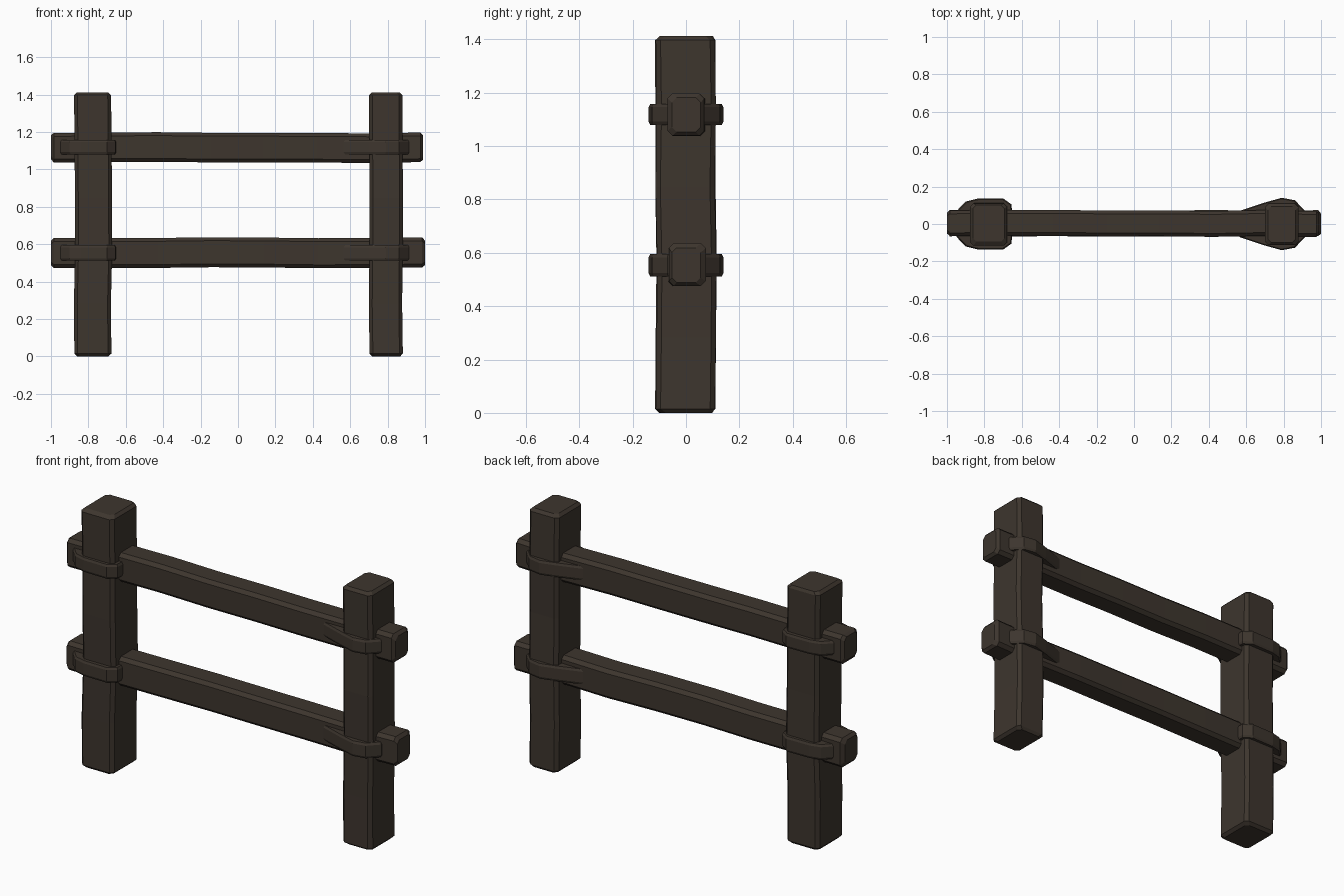
import bpy, bmesh, random
from mathutils import Vector

if "Cube" in bpy.data.objects:
    bpy.data.objects.remove(bpy.data.objects["Cube"])

random.seed(4)
wood = bpy.data.materials.new("dark brown wood")
wood.diffuse_color = (0.047, 0.036, 0.027, 1)
wood.use_nodes = True
wood.node_tree.nodes["Principled BSDF"].inputs["Base Color"].default_value = wood.diffuse_color


def make_object(name, bm):
    bmesh.ops.recalc_face_normals(bm, faces=bm.faces)
    me = bpy.data.meshes.new(name)
    bm.to_mesh(me)
    bm.free()
    me.materials.append(wood)
    ob = bpy.data.objects.new(name, me)
    bpy.context.collection.objects.link(ob)
    return ob


def loft(bm, rings):
    loops = [[bm.verts.new(p) for p in r] for r in rings]
    n = len(loops[0])
    for a, b in zip(loops, loops[1:]):
        for i in range(n):
            j = (i + 1) % n
            bm.faces.new((a[i], a[j], b[j], b[i]))
    bm.faces.new(loops[0][::-1])
    bm.faces.new(loops[-1])


def beam(name, axis, start, end, centre, hu, hv, steps, chamfer=0.018, wobble=0.004):
    """Rough-hewn timber with chamfered corners and ends."""
    length = end - start
    ts = [start, start + 0.015]
    ts += [start + length * k / steps for k in range(1, steps)]
    ts += [end - 0.015, end]
    rings = []
    for k, t in enumerate(ts):
        tip = 0.015 if k in (0, len(ts) - 1) else 0.0
        u, v, c = hu - tip, hv - tip, chamfer
        du, dv = (random.uniform(-wobble, wobble) for _ in range(2))
        ring = []
        for a, b in ((u, v - c), (u - c, v), (c - u, v), (-u, v - c),
                     (-u, c - v), (c - u, -v), (u - c, -v), (u, c - v)):
            a += centre[0] + du
            b += centre[1] + dv
            ring.append(Vector((a, b, t)) if axis == 'Z' else Vector((t, a, b)))
        rings.append(ring)
    bm = bmesh.new()
    loft(bm, rings)
    return make_object(name, bm)


def binding(name, half_outline, z0, z1):
    """Faceted strap wrapping a joint, mirrored front to back."""
    outline = half_outline + [(x, -y) for x, y in reversed(half_outline)]
    cx = sum(p[0] for p in outline) / len(outline)
    rings = []
    for z, s in ((z0, 0.96), (z0 + 0.012, 1), (z1 - 0.012, 1), (z1, 0.96)):
        rings.append([Vector((cx + (x - cx) * s, y * s, z)) for x, y in outline])
    bm = bmesh.new()
    loft(bm, rings)
    return make_object(name, bm)


# Upright posts
beam("left_post", 'Z', 0, 1.412, (-0.775, 0.0), 0.099, 0.113, 5)
beam("right_post", 'Z', 0, 1.412, (0.79, 0.0), 0.089, 0.111, 5)

# Horizontal rails
beam("upper_rail", 'X', -1.0, 0.99, (0.003, 1.117), 0.069, 0.079, 7)
beam("lower_rail", 'X', -1.0, 1.0, (0.003, 0.555), 0.069, 0.080, 7)

# Straps around the four joints
left_shape = [(-0.95, 0.068), (-0.90, 0.120), (-0.84, 0.135),
              (-0.70, 0.137), (-0.655, 0.105), (-0.652, 0.06)]
right_shape = [(0.565, 0.070), (0.70, 0.115), (0.79, 0.140),
               (0.86, 0.127), (0.915, 0.070)]
for level, z0, z1 in (("upper", 1.08, 1.158), ("lower", 0.512, 0.595)):
    binding("left_%s_strap" % level, left_shape, z0, z1)
    binding("right_%s_strap" % level, right_shape, z0, z1)
